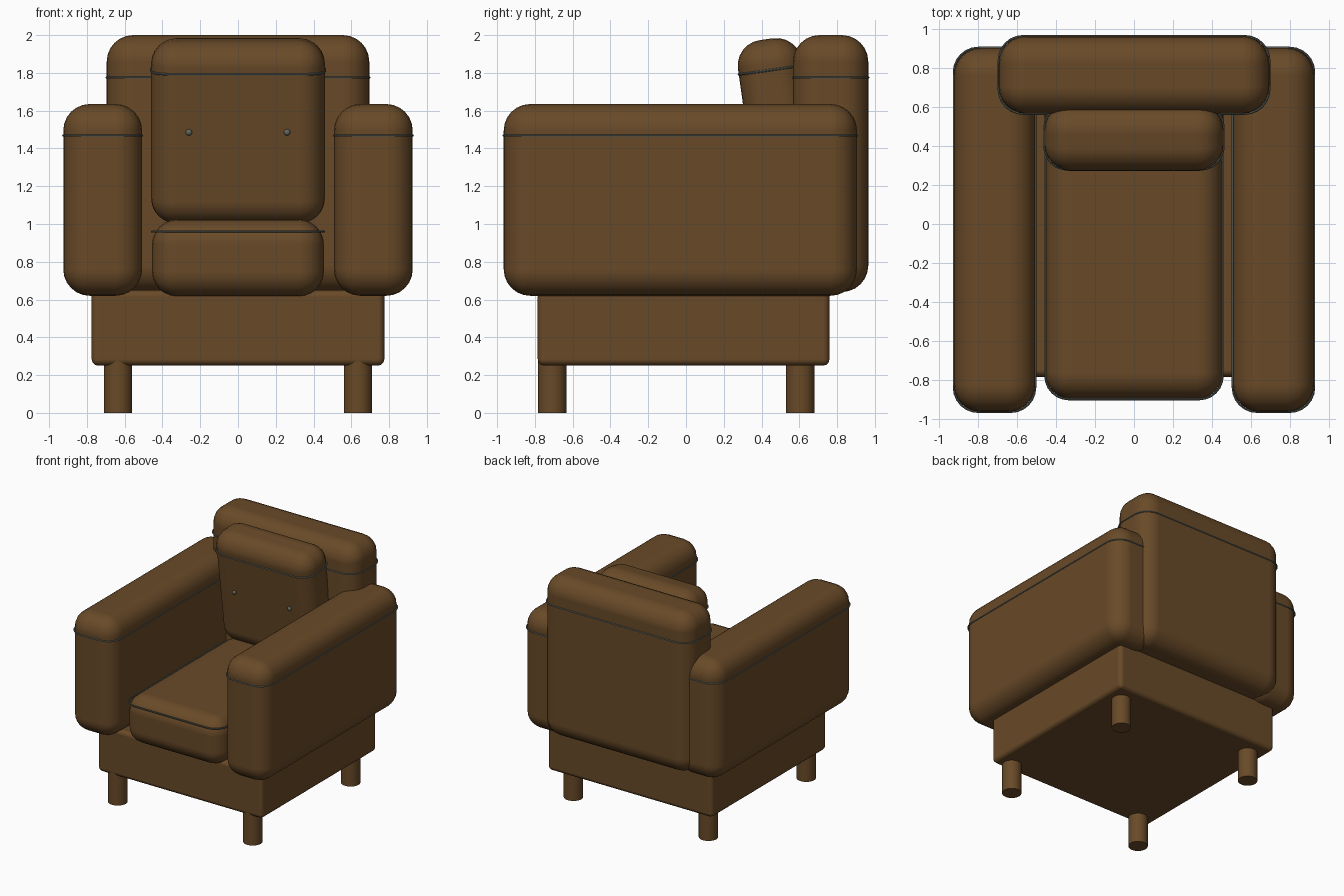
import bpy, math
from mathutils import Vector, Matrix

if "Cube" in bpy.data.objects:
    bpy.data.objects.remove(bpy.data.objects["Cube"])


def material(name, rgb):
    m = bpy.data.materials.new(name)
    m.diffuse_color = (*rgb, 1)
    m.use_nodes = True
    m.node_tree.nodes["Principled BSDF"].inputs["Base Color"].default_value = m.diffuse_color
    return m


BROWN = material("brown leather", (0.14, 0.068, 0.021))
GREY = material("grey trim", (0.12, 0.135, 0.115))


def finish(ob, name, mat):
    ob.name = name
    ob.data.materials.clear()
    ob.data.materials.append(mat)
    bpy.ops.object.shade_smooth_by_angle(angle=math.radians(40))


def soft_box(name, lo, hi, r, tilt=0, segments=6):
    """Rounded box between two corners, optionally tilted about x."""
    lo, hi = Vector(lo), Vector(hi)
    bpy.ops.mesh.primitive_cube_add(size=1, location=(lo + hi) / 2)
    ob = bpy.context.object
    ob.scale = hi - lo
    bpy.ops.object.transform_apply(location=False, rotation=False, scale=True)
    finish(ob, name, BROWN)
    bev = ob.modifiers.new("soft edges", 'BEVEL')
    bev.width = r
    bev.segments = segments
    bev.harden_normals = True
    ob.rotation_euler.x = tilt
    return ob


def piping(name, lo, hi, z, r, tilt=0):
    """Thin cord around a box; z is the height relative to the box centre."""
    lo, hi = Vector(lo), Vector(hi)
    c, h = (lo + hi) / 2, (hi - lo) / 2
    curve = bpy.data.curves.new(name, 'CURVE')
    curve.dimensions = '3D'
    curve.bevel_depth = 0.006
    curve.bevel_resolution = 2
    pts = []
    for k, (sx, sy) in enumerate([(1, 1), (-1, 1), (-1, -1), (1, -1)]):
        for i in range(7):
            a = math.radians(90 * k + 15 * i)
            pts.append((sx * (h.x - r) + r * math.cos(a),
                        sy * (h.y - r) + r * math.sin(a), z))
    sp = curve.splines.new('POLY')
    sp.points.add(len(pts) - 1)
    for p, co in zip(sp.points, pts):
        p.co = (*co, 1)
    sp.use_cyclic_u = True
    ob = bpy.data.objects.new(name, curve)
    bpy.context.collection.objects.link(ob)
    ob.location = c
    ob.rotation_euler.x = tilt
    bpy.ops.object.select_all(action='DESELECT')
    ob.select_set(True)
    bpy.context.view_layer.objects.active = ob
    bpy.ops.object.convert(target='MESH')
    finish(bpy.context.object, name, GREY)


def cushion(name, lo, hi, r, pipe_z, tilt=0):
    soft_box(name, lo, hi, r, tilt)
    mid = (lo[2] + hi[2]) / 2
    piping(name + "_piping", lo, hi, pipe_z - mid, r - 0.015, tilt)


# base frame
soft_box("base", (-0.775, -0.785, 0.25), (0.775, 0.76, 0.65), 0.035, segments=3)

# legs
for sx, side in ((-1, "left"), (1, "right")):
    for y, end in ((-0.708, "front"), (0.605, "back")):
        bpy.ops.mesh.primitive_cylinder_add(vertices=32, radius=0.075, depth=0.3,
                                            location=(sx * 0.635, y, 0.15))
        finish(bpy.context.object, f"{end}_{side}_leg", BROWN)

# arms
cushion("left_arm", (-0.925, -0.965, 0.62), (-0.508, 0.905, 1.635), 0.14, 1.468)
cushion("right_arm", (0.508, -0.965, 0.62), (0.925, 0.905, 1.635), 0.14, 1.468)

# backrest and seat
cushion("backrest", (-0.695, 0.567, 0.64), (0.695, 0.965, 2.0), 0.14, 1.775)
cushion("seat", (-0.455, -0.9, 0.615), (0.455, 0.57, 1.025), 0.135, 0.96)

# back cushion, leaning forward at the top
TILT = math.radians(8)
cushion("back_cushion", (-0.46, 0.323, 1.003), (0.46, 0.663, 1.983), 0.135, 1.818, TILT)

# buttons on the back cushion
for sx, side in ((-1, "left"), (1, "right")):
    bpy.ops.mesh.primitive_uv_sphere_add(segments=16, ring_count=10, radius=0.017,
                                         location=(sx * 0.26, 0.321, 1.485))
    finish(bpy.context.object, side + "_button", GREY)
